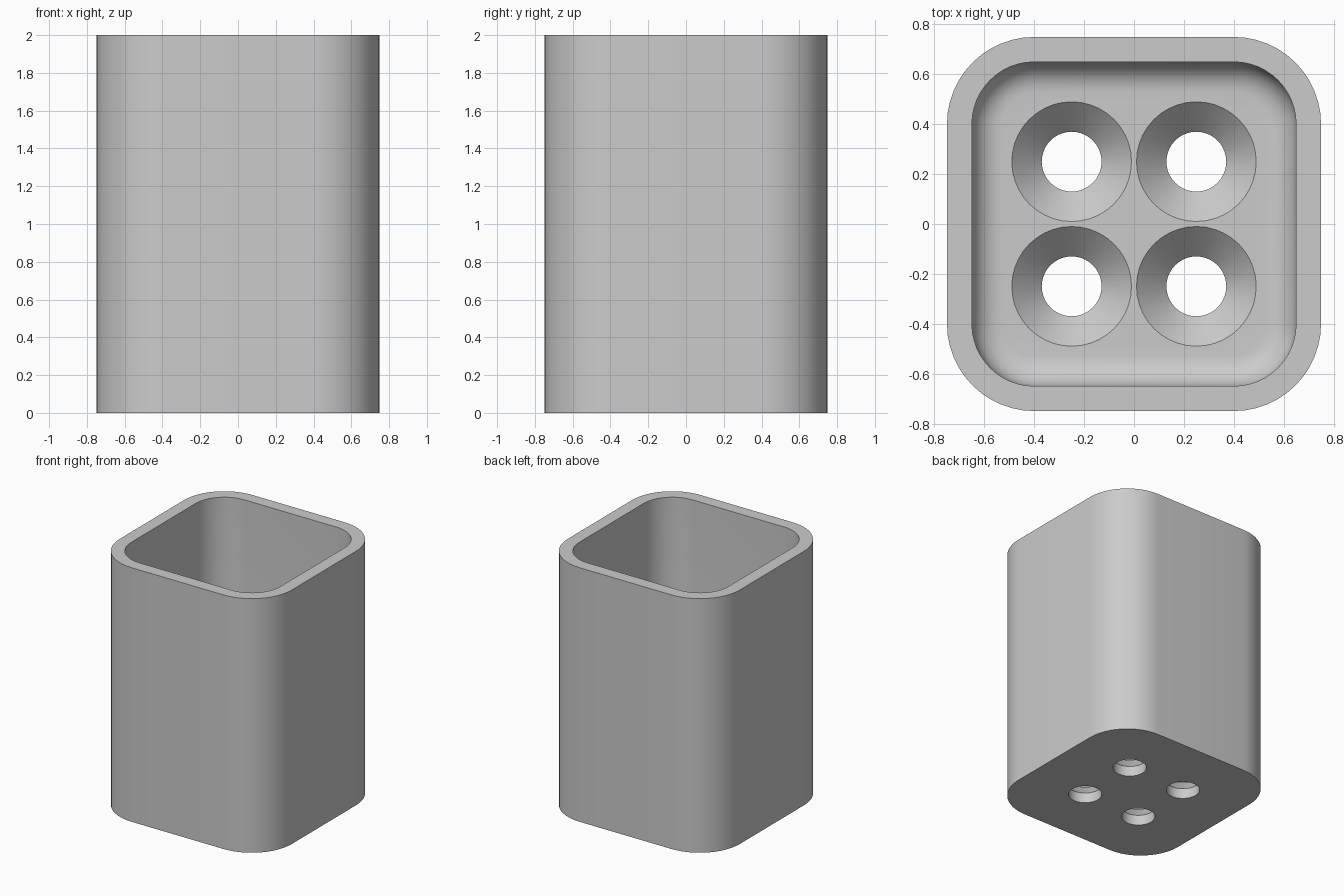
import bpy, bmesh
from math import sin, cos, pi, radians

cube = bpy.data.objects.get("Cube")
if cube:
    bpy.data.objects.remove(cube, do_unlink=True)

HEIGHT, FLOOR, FILLET = 2.0, 0.2, 0.12
CORNER_STEPS, FILLET_STEPS, HOLE_STEPS = 12, 8, 40

grey = bpy.data.materials.new("light_grey")
grey.use_nodes = True
colour = (0.6, 0.6, 0.6, 1)
grey.diffuse_color = colour
grey.node_tree.nodes["Principled BSDF"].inputs["Base Color"].default_value = colour

bm = bmesh.new()


def rounded_square(half, radius, z):
    ring = []
    for quarter in range(4):
        mid = pi / 4 + quarter * pi / 2
        cx = (half - radius) * (1 if cos(mid) > 0 else -1)
        cy = (half - radius) * (1 if sin(mid) > 0 else -1)
        for i in range(CORNER_STEPS + 1):
            a = (quarter + i / CORNER_STEPS) * pi / 2
            ring.append(bm.verts.new((cx + radius * cos(a), cy + radius * sin(a), z)))
    return ring


def circle(x, y, radius, z):
    return [bm.verts.new((x + radius * cos(2 * pi * i / HOLE_STEPS),
                          y + radius * sin(2 * pi * i / HOLE_STEPS), z))
            for i in range(HOLE_STEPS)]


def loft(rings):
    for lower, upper in zip(rings, rings[1:]):
        n = len(lower)
        for i in range(n):
            j = (i + 1) % n
            bm.faces.new((lower[i], lower[j], upper[j], upper[i]))


def fill(rings, direction):
    edges = [bm.edges.get((r[i], r[i - 1])) for r in rings for i in range(len(r))]
    bmesh.ops.triangle_fill(bm, use_beauty=True, use_dissolve=False,
                            edges=edges, normal=(0, 0, direction))


# Outer wall, rim, inner wall and rounded inside bottom edge
shell = [rounded_square(0.75, 0.35, 0), rounded_square(0.75, 0.35, HEIGHT),
         rounded_square(0.65, 0.25, HEIGHT)]
for i in range(FILLET_STEPS + 1):
    a = i / FILLET_STEPS * pi / 2
    inset = FILLET * (1 - cos(a))
    shell.append(rounded_square(0.65 - inset, 0.25 - inset,
                                FLOOR + FILLET * (1 - sin(a))))
loft(shell)

# Four countersunk drain holes
bottoms, tops = [shell[0]], [shell[-1]]
for x in (-0.25, 0.25):
    for y in (-0.25, 0.25):
        hole = [circle(x, y, 0.12, 0), circle(x, y, 0.12, 0.08),
                circle(x, y, 0.24, FLOOR)]
        loft(hole)
        bottoms.append(hole[0])
        tops.append(hole[-1])

# Floor faces around the holes
fill(bottoms, -1)
fill(tops, 1)
bmesh.ops.recalc_face_normals(bm, faces=bm.faces[:])

mesh = bpy.data.meshes.new("square_cup")
bm.to_mesh(mesh)
bm.free()
mesh.materials.append(grey)
cup = bpy.data.objects.new("square_cup", mesh)
bpy.context.collection.objects.link(cup)
bpy.ops.object.select_all(action='DESELECT')
cup.select_set(True)
bpy.context.view_layer.objects.active = cup
bpy.ops.object.shade_smooth_by_angle(angle=radians(30))
